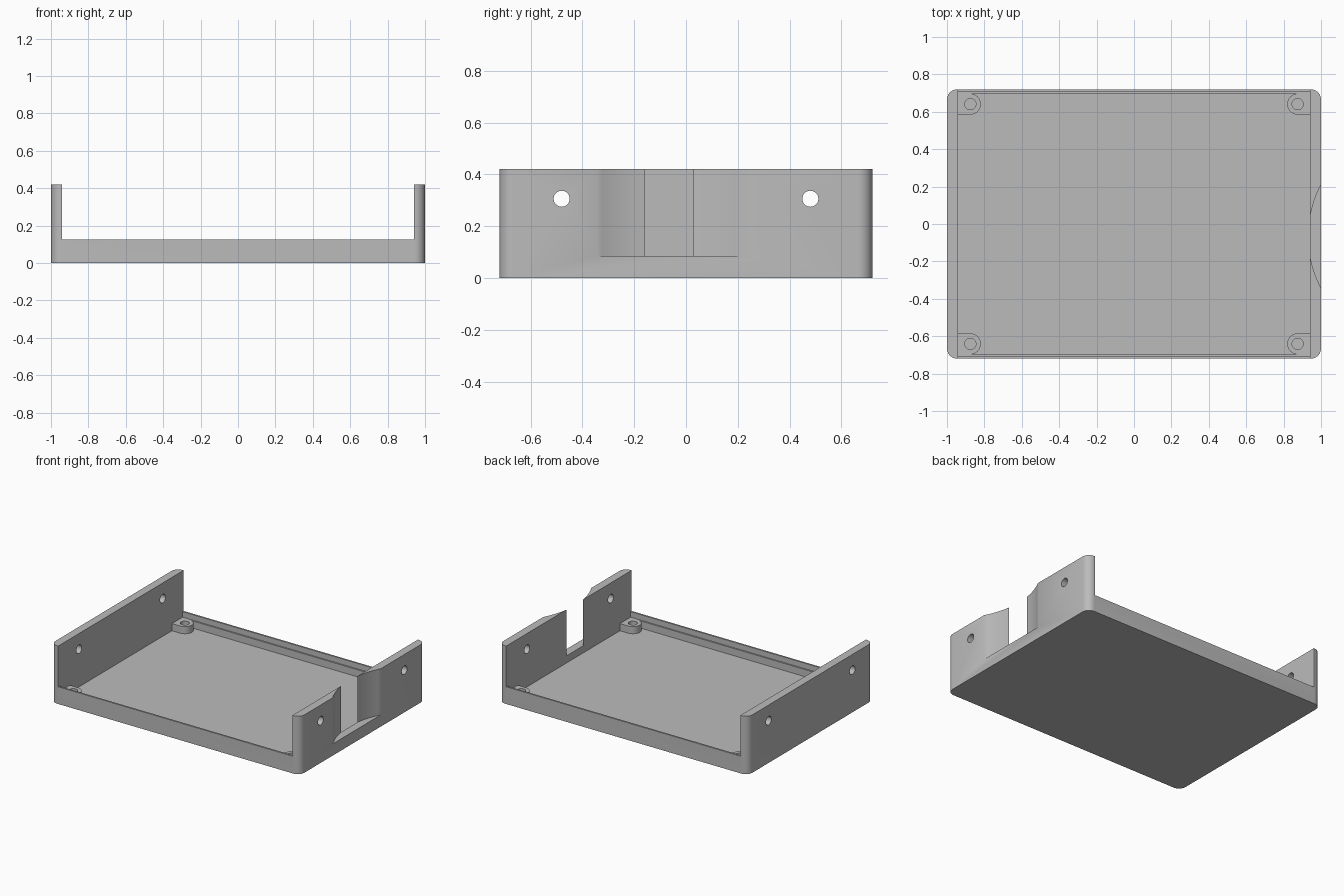
import bpy, bmesh, math

cube = bpy.data.objects.get("Cube")
if cube:
    bpy.data.objects.remove(cube, do_unlink=True)

# Main sizes
X, Y, WALL, HEIGHT = 1.0, 0.72, 0.06, 0.42
RAIL, LEDGE, FLOOR = 0.125, 0.085, 0.033
IN_X = X - WALL

grey = bpy.data.materials.new("plain grey")
grey.use_nodes = True
colour = (0.5, 0.5, 0.5, 1)
grey.diffuse_color = colour
grey.node_tree.nodes["Principled BSDF"].inputs["Base Color"].default_value = colour


def prism(name, outline, z0, z1):
    """Extrude a counter-clockwise outline from z0 to z1."""
    bm = bmesh.new()
    face = bm.faces.new([bm.verts.new((x, y, z0)) for x, y in outline])
    top = bmesh.ops.extrude_face_region(bm, geom=[face])["geom"]
    verts = [v for v in top if isinstance(v, bmesh.types.BMVert)]
    bmesh.ops.translate(bm, vec=(0, 0, z1 - z0), verts=verts)
    bmesh.ops.recalc_face_normals(bm, faces=bm.faces)
    mesh = bpy.data.meshes.new(name)
    bm.to_mesh(mesh)
    bm.free()
    obj = bpy.data.objects.new(name, mesh)
    bpy.context.collection.objects.link(obj)
    mesh.materials.append(grey)
    return obj


def arc(cx, cy, r, start, end, steps):
    angles = [math.radians(start + (end - start) * i / steps) for i in range(steps + 1)]
    return [(cx + r * math.cos(a), cy + r * math.sin(a)) for a in angles]


def box(name, hx, hy, z0, z1):
    return prism(name, [(-hx, -hy), (hx, -hy), (hx, hy), (-hx, hy)], z0, z1)


def circle(cx, cy, r, steps=32):
    return arc(cx, cy, r, 0, 360, steps)[:-1]


def cut(target, cutter):
    """Subtract the cutter from the target and discard it."""
    cutter.hide_render = True
    bpy.context.view_layer.objects.active = target
    mod = target.modifiers.new("cut", "BOOLEAN")
    mod.operation, mod.solver, mod.object = "DIFFERENCE", "EXACT", cutter
    bpy.ops.object.modifier_apply(modifier=mod.name)
    bpy.data.objects.remove(cutter, do_unlink=True)


def smooth(obj):
    bpy.ops.object.select_all(action="DESELECT")
    obj.select_set(True)
    bpy.context.view_layer.objects.active = obj
    bpy.ops.object.shade_smooth_by_angle(angle=math.radians(30))


# Tray with rounded upright corners
R = 0.055
outline = []
for i, (sx, sy) in enumerate([(1, 1), (-1, 1), (-1, -1), (1, -1)]):
    outline += arc(sx * (X - R), sy * (Y - R), R, 90 * i, 90 * i + 90, 10)
tray = prism("tray", outline, 0, HEIGHT)

# Open front and back, then the stepped rails and the floor pocket
cut(tray, box("opening", IN_X, Y + 0.2, RAIL, HEIGHT + 0.2))
cut(tray, box("lip_pocket", IN_X, 0.707, LEDGE, HEIGHT + 0.1))
cut(tray, box("floor_pocket", IN_X, 0.697, FLOOR, HEIGHT + 0.15))

# Curved scoop through the left end wall
cut(tray, prism("scoop", circle(1.5325, -0.066, 0.6, 128), LEDGE, HEIGHT + 0.1))

# Screw holes through both end walls
for y in (-0.48, 0.48):
    drill = prism("drill", circle(0, 0, 0.031), -1.2, 1.2)
    drill.rotation_euler = (0, math.pi / 2, 0)
    drill.location = (0, y, 0.306)
    bpy.context.view_layer.update()
    cut(tray, drill)
smooth(tray)

# Corner screw bosses, rounded on the inner end
BX, BY, BR = 0.875, 0.641, 0.056
for side, sx in (("left", 1), ("right", -1)):
    for end, sy in (("front", -1), ("back", 1)):
        turn = 90 if sx > 0 else -90
        shape = arc(sx * BX, sy * BY, BR, turn, turn + 180, 24)
        shape += [(sx * IN_X, sy * BY - sx * BR), (sx * IN_X, sy * BY + sx * BR)]
        boss = prism(f"{end}_{side}_boss", shape, FLOOR, LEDGE)
        cut(boss, prism("bore", circle(sx * BX, sy * BY, 0.03), FLOOR - 0.1, LEDGE + 0.1))
        smooth(boss)
